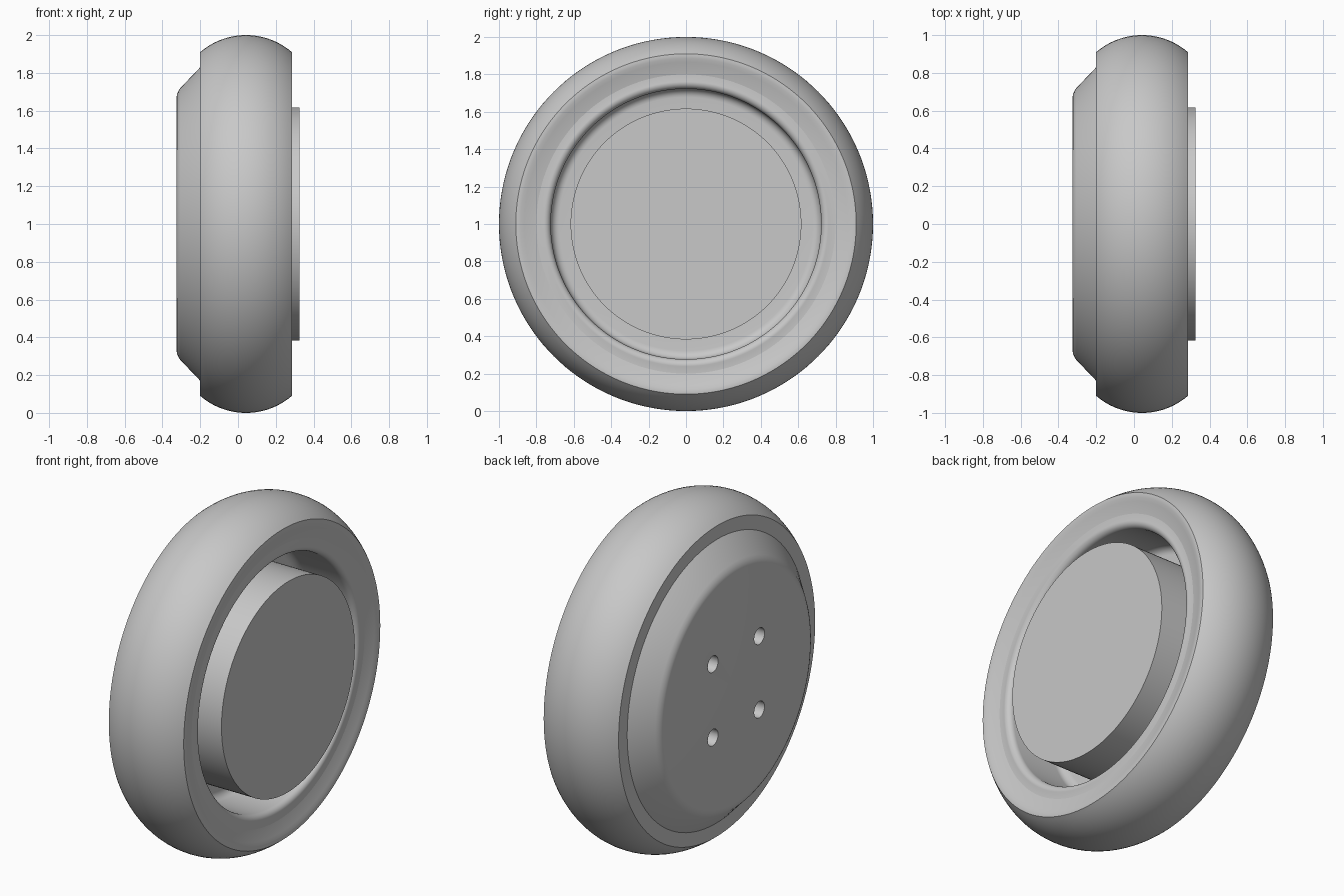
import bpy, bmesh, math
from mathutils import Matrix, Vector

if "Cube" in bpy.data.objects:
    bpy.data.objects.remove(bpy.data.objects["Cube"])

CENTRE = Vector((0, 0, 1))
grey = bpy.data.materials.new("plain grey")
grey.diffuse_color = (0.58, 0.58, 0.58, 1)
grey.use_nodes = True
grey.node_tree.nodes["Principled BSDF"].inputs["Base Color"].default_value = grey.diffuse_color


def finish(obj):
    bpy.ops.object.select_all(action='DESELECT')
    obj.select_set(True)
    bpy.context.view_layer.objects.active = obj
    bpy.ops.object.shade_smooth_by_angle(angle=math.radians(30))


def lathe(name, profile, closed=False, steps=144):
    """Revolve (x, radius) points about the wheel axle."""
    bm = bmesh.new()
    verts = [bm.verts.new((x, 0, 1 + r)) for x, r in profile]
    pairs = list(zip(verts, verts[1:]))
    if closed:
        pairs.append((verts[-1], verts[0]))
    edges = [bm.edges.new(p) for p in pairs]
    bmesh.ops.spin(bm, geom=verts + edges, cent=CENTRE, axis=(1, 0, 0),
                   angle=math.tau, steps=steps)
    bmesh.ops.remove_doubles(bm, verts=bm.verts[:], dist=1e-4)
    bmesh.ops.recalc_face_normals(bm, faces=bm.faces[:])
    mesh = bpy.data.meshes.new(name)
    bm.to_mesh(mesh)
    bm.free()
    mesh.materials.append(grey)
    obj = bpy.data.objects.new(name, mesh)
    bpy.context.collection.objects.link(obj)
    return obj


def arc(cx, cr, radius, start, end, n):
    """Arc points; angles in degrees, 0 = +x, 90 = outward."""
    out = []
    for i in range(n + 1):
        a = math.radians(start + (end - start) * i / n)
        out.append((cx + radius * math.cos(a), cr + radius * math.sin(a)))
    return out


# Tyre: crowned tread with shallow side walls
tread = arc(0.0425, 0.628, 0.372, 130.7, 49.3, 24)
tyre = lathe("tyre", [(-0.2, 0.77), (-0.2, 0.895)] + tread +
             [(0.286, 0.9), (0.284, 0.885), (0.278, 0.865),
              (0.262, 0.812), (0.255, 0.77)], closed=True)
finish(tyre)

# Rim: domed back, outer band, rounded front lip and deep motor recess
back = [(-0.325, 0), (-0.325, 0.675), (-0.322, 0.69), (-0.315, 0.705),
        (-0.305, 0.72), (-0.2, 0.83), (-0.19, 0.83), (-0.19, 0.81)]
lip = [(0.26, 0.81)] + arc(0.228, 0.757, 0.034, 20, -90, 8)
recess = arc(-0.015, 0.678, 0.045, 90, 180, 6)
rim = lathe("rim", back + lip + recess + [(-0.06, 0.55), (-0.06, 0)])

# Four bolt holes in the back
for sy in (-1, 1):
    for sz in (-1, 1):
        bm = bmesh.new()
        bmesh.ops.create_cone(
            bm, cap_ends=True, segments=32, radius1=0.048, radius2=0.048, depth=0.3,
            matrix=Matrix.Translation((-0.325, 0.215 * sy, 1 + 0.215 * sz))
            @ Matrix.Rotation(math.pi / 2, 4, 'Y'))
        mesh = bpy.data.meshes.new("hole_cutter")
        bm.to_mesh(mesh)
        bm.free()
        mesh.materials.append(grey)
        cutter = bpy.data.objects.new("hole_cutter", mesh)
        bpy.context.collection.objects.link(cutter)
        mod = rim.modifiers.new("hole", 'BOOLEAN')
        mod.operation, mod.solver, mod.object = 'DIFFERENCE', 'EXACT', cutter
        bpy.context.view_layer.objects.active = rim
        bpy.ops.object.modifier_apply(modifier=mod.name)
        bpy.data.objects.remove(cutter)
finish(rim)

# Motor drum standing in the recess
drum = lathe("motor_drum", [(-0.08, 0), (-0.08, 0.617), (0.325, 0.617), (0.325, 0)])
finish(drum)
